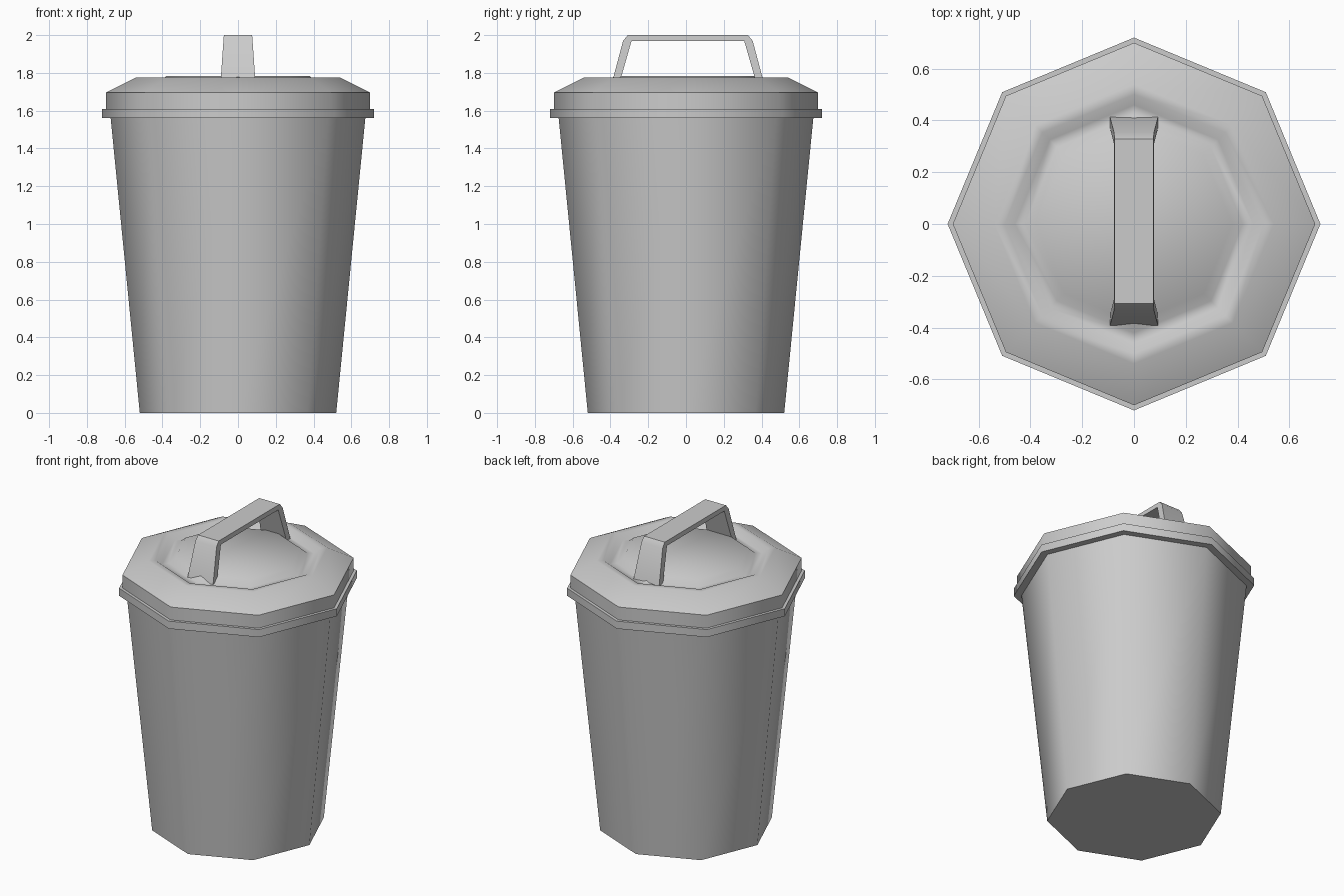
import bpy, bmesh, math

cube = bpy.data.objects.get("Cube")
if cube:
    bpy.data.objects.remove(cube, do_unlink=True)

grey = bpy.data.materials.new("light_grey")
grey.use_nodes = True
colour = (0.6, 0.6, 0.6, 1)
grey.diffuse_color = colour
grey.node_tree.nodes["Principled BSDF"].inputs["Base Color"].default_value = colour

SIDES = 8


def finish(name, bm, angle=50):
    bmesh.ops.recalc_face_normals(bm, faces=bm.faces)
    mesh = bpy.data.meshes.new(name)
    bm.to_mesh(mesh)
    bm.free()
    mesh.materials.append(grey)
    obj = bpy.data.objects.new(name, mesh)
    bpy.context.collection.objects.link(obj)
    bpy.ops.object.select_all(action='DESELECT')
    obj.select_set(True)
    bpy.context.view_layer.objects.active = obj
    bpy.ops.object.shade_smooth_by_angle(angle=math.radians(angle))
    return obj


def lathe(name, profile):
    """Octagonal solid from (radius, height) pairs, capped at both ends."""
    bm = bmesh.new()
    rings = []
    for r, z in profile:
        angles = [math.tau * i / SIDES for i in range(SIDES)]
        rings.append([bm.verts.new((r * math.cos(a), r * math.sin(a), z)) for a in angles])
    for low, high in zip(rings, rings[1:]):
        for i in range(SIDES):
            j = (i + 1) % SIDES
            bm.faces.new((low[i], low[j], high[j], high[i]))
    bm.faces.new(rings[0])
    bm.faces.new(rings[-1])
    return finish(name, bm)


# Tapered bin body and its rim
lathe("bin_body", [(0.52, 0), (0.675, 1.57)])
lathe("rim", [(0.72, 1.56), (0.72, 1.61)])

# Lid with sloping shoulder, shallow groove and raised centre
lathe("lid", [(0.70, 1.60), (0.70, 1.695), (0.54, 1.775), (0.50, 1.775),
              (0.46, 1.745), (0.42, 1.75), (0.38, 1.783)])

# Arched strap handle, narrowing towards the top
outer = [(0.407, 1.73), (0.343, 1.97), (0.318, 2.0)]
inner = [(0.367, 1.73), (0.298, 1.97)]


def arch(half):
    return half + [(-y, z) for y, z in reversed(half)]


bm = bmesh.new()
loops = []
for side in (-1, 1):
    pair = []
    for path in (arch(outer), arch(inner)):
        pair.append([bm.verts.new((side * (0.075 + (2 - z) * 0.07), y + 0.01, z))
                     for y, z in path])
    loops.append(pair)
    o, n = pair
    bm.faces.new((o[0], o[1], n[1], n[0]))
    bm.faces.new((o[1], o[2], o[3], o[4], n[2], n[1]))
    bm.faces.new((o[4], o[5], n[3], n[2]))
(lo, li), (ro, ri) = loops
for a, b in ((lo, ro), (li, ri)):
    for i in range(len(a) - 1):
        bm.faces.new((a[i], a[i + 1], b[i + 1], b[i]))
for k in (0, -1):
    bm.faces.new((lo[k], li[k], ri[k], ro[k]))
finish("lid_handle", bm)
